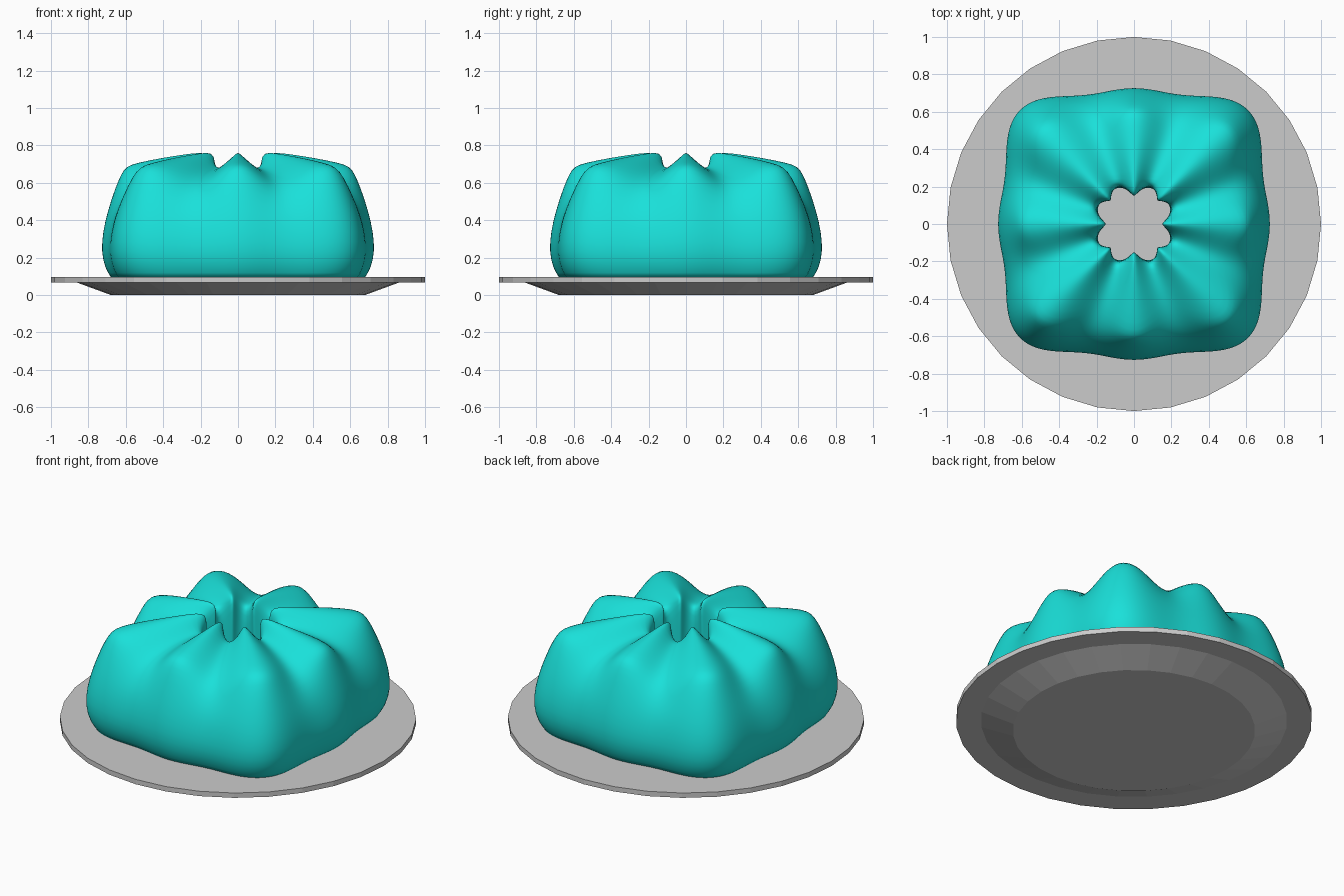
import bpy, bmesh
from math import sin, cos, pi

if "Cube" in bpy.data.objects:
    bpy.data.objects.remove(bpy.data.objects["Cube"])


def loft(name, rings, segments):
    """Mesh from stacked closed rings of points."""
    bm = bmesh.new()
    rows = [[bm.verts.new(p) for p in ring] for ring in rings]
    for a, b in zip(rows, rows[1:]):
        for i in range(segments):
            j = (i + 1) % segments
            bm.faces.new((a[i], a[j], b[j], b[i]))
    return bm, rows


def finish(bm, name):
    bmesh.ops.recalc_face_normals(bm, faces=bm.faces)
    me = bpy.data.meshes.new(name)
    bm.to_mesh(me)
    bm.free()
    ob = bpy.data.objects.new(name, me)
    bpy.context.collection.objects.link(ob)
    return ob


# Plate: flat-shaded 32-sided dish
N = 32
profile = [(0.68, 0), (0.86, 0.066), (1, 0.066), (1, 0.096)]
bm, rows = loft("plate", [[(r * cos(2 * pi * i / N), r * sin(2 * pi * i / N), z)
                           for i in range(N)] for r, z in profile], N)
bm.faces.new(rows[0])
bm.faces.new(rows[-1])
finish(bm, "plate")

# Jelly: lobe section (r, z), groove section (r, z), groove sharpness
sections = [
    (.680, .095, .650, .095, 1), (.710, .14, .677, .14, 1),
    (.732, .23, .697, .22, 1), (.723, .34, .689, .32, 1),
    (.697, .45, .665, .42, 1), (.658, .57, .625, .50, 1),
    (.625, .65, .575, .565, 1), (.598, .69, .510, .61, 1),
    (.540, .708, .430, .645, 1), (.420, .732, .340, .668, 1),
    (.280, .755, .260, .680, .9), (.190, .766, .225, .680, .8),
    (.153, .755, .205, .660, .7), (.145, .70, .197, .60, .6),
    (.154, .50, .196, .40, .6), (.162, .095, .195, .095, .6),
]
M = 96
rings = []
for lr, lz, gr, gz, power in sections:
    ring = []
    for i in range(M):
        t = 2 * pi * i / M
        square = (cos(t) ** 4 + sin(t) ** 4) ** -0.25
        g = max(0, (1 - cos(8 * t)) / 2) ** power
        r = (lr + (gr - lr) * g) * square
        ring.append((r * cos(t), r * sin(t), lz + (gz - lz) * g))
    rings.append(ring)
bm, rows = loft("jelly", rings, M)
for i in range(M):
    j = (i + 1) % M
    bm.faces.new((rows[-1][i], rows[-1][j], rows[0][j], rows[0][i]))
# keep the base rims crisp
layer = bm.edges.layers.float.new("crease_edge")
for row in (rows[0], rows[-1]):
    for i in range(M):
        bm.edges.get((row[i], row[(i + 1) % M]))[layer] = 1
jelly = finish(bm, "jelly")
for p in jelly.data.polygons:
    p.use_smooth = True
sub = jelly.modifiers.new("smooth", 'SUBSURF')
sub.levels = sub.render_levels = 1

mat = bpy.data.materials.new("turquoise")
mat.diffuse_color = (0.01, 0.75, 0.70, 1)
mat.use_nodes = True
mat.node_tree.nodes["Principled BSDF"].inputs["Base Color"].default_value = mat.diffuse_color
jelly.data.materials.append(mat)
